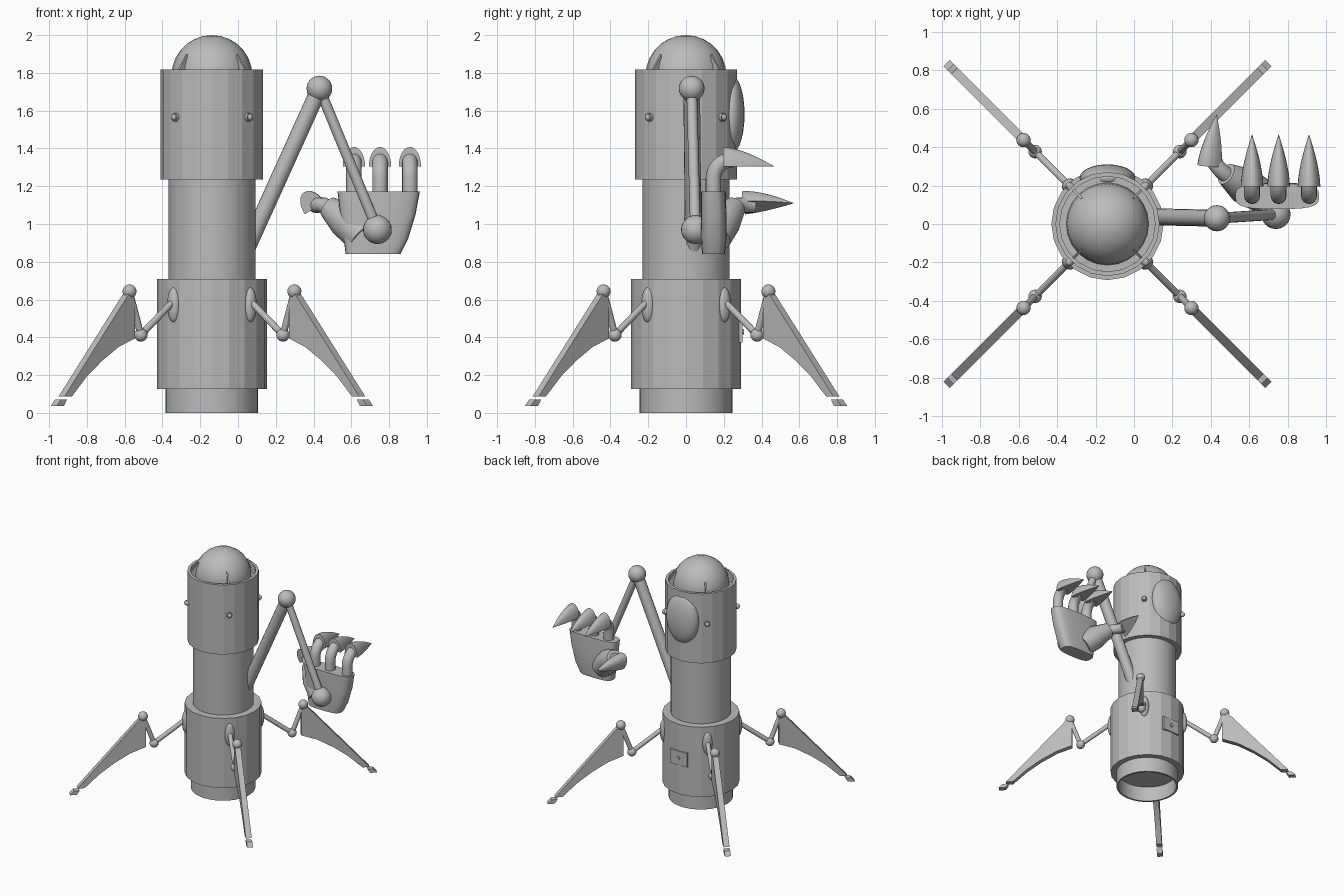
import bpy, bmesh, math
from mathutils import Vector, Matrix

cube = bpy.data.objects.get("Cube")
if cube:
    bpy.data.objects.remove(cube, do_unlink=True)

grey = bpy.data.materials.new("plain_grey")
grey.use_nodes = True
grey.diffuse_color = (0.5, 0.5, 0.5, 1)
grey.node_tree.nodes["Principled BSDF"].inputs["Base Color"].default_value = (0.5, 0.5, 0.5, 1)

AXIS = Vector((-0.138, 0, 0))
DIAGONALS = [math.radians(45 + 90 * i) for i in range(4)]


def finish(name, bm, smooth=40):
    """Turn a bmesh into a grey object, smooth below the given angle."""
    bmesh.ops.recalc_face_normals(bm, faces=bm.faces)
    mesh = bpy.data.meshes.new(name)
    bm.to_mesh(mesh)
    bm.free()
    mesh.materials.append(grey)
    obj = bpy.data.objects.new(name, mesh)
    bpy.context.collection.objects.link(obj)
    if smooth:
        bpy.ops.object.select_all(action='DESELECT')
        obj.select_set(True)
        bpy.context.view_layer.objects.active = obj
        bpy.ops.object.shade_smooth_by_angle(angle=math.radians(smooth))
    return obj


def loft(name, rings, smooth=40):
    """Skin equal-length rings of points and cap both ends."""
    bm = bmesh.new()
    loops = [[bm.verts.new(p) for p in ring] for ring in rings]
    n = len(loops[0])
    for a, b in zip(loops, loops[1:]):
        for i in range(n):
            j = (i + 1) % n
            bm.faces.new((a[i], a[j], b[j], b[i]))
    bm.faces.new(loops[0])
    bm.faces.new(loops[-1])
    return finish(name, bm, smooth)


def circle(centre, direction, radius, n=16):
    turn = Vector(direction).to_track_quat('Z', 'Y')
    return [Vector(centre) + turn @ Vector((radius * math.cos(t), radius * math.sin(t), 0))
            for t in (2 * math.pi * i / n for i in range(n))]


def drum(name, profile, n=20, smooth=0):
    """Stack of circles about the body axis, from (radius, z) pairs."""
    return loft(name, [circle(AXIS + Vector((0, 0, z)), (0, 0, 1), r, n) for r, z in profile], smooth)


def tube(name, path, radii):
    """Round tube through points, with one radius or one per point."""
    path = [Vector(p) for p in path]
    if not isinstance(radii, (list, tuple)):
        radii = [radii] * len(path)
    rings = []
    for i, p in enumerate(path):
        tangent = path[min(i + 1, len(path) - 1)] - path[max(i - 1, 0)]
        rings.append(circle(p, tangent, radii[i]))
    return loft(name, rings)


def ball(name, centre, radii, spin=0):
    bm = bmesh.new()
    bmesh.ops.create_uvsphere(bm, u_segments=24, v_segments=14, radius=1)
    size = Matrix.Diagonal(Vector(radii).to_4d())
    bm.transform(Matrix.Translation(centre) @ Matrix.Rotation(spin, 4, 'Z') @ size)
    return finish(name, bm)


def polar(angle, r, z, side=0):
    """Point at a radius and height about the body axis, offset sideways."""
    c, s = math.cos(angle), math.sin(angle)
    return AXIS + Vector((r * c - side * s, r * s + side * c, z))


def plate(name, angle, outline, thickness):
    """Upright slab whose (radius, z) outline lies in a radial plane."""
    return loft(name, [[polar(angle, r, z, s * thickness / 2) for r, z in outline]
                       for s in (-1, 1)], 0)


# Body: hollow base, two drums joined by a column, domed top in a rim
drum("base_tube", [(0.23, 0.3), (0.23, 0), (0.245, 0), (0.245, 0.2)], 32, 30)
drum("lower_drum", [(0.235, 0.127), (0.292, 0.127), (0.292, 0.71), (0.22, 0.71)])
drum("column", [(0.23, 0.6), (0.23, 1.3)], 32, 30)
drum("upper_drum", [(0.2, 1.235), (0.271, 1.235), (0.271, 1.817), (0.248, 1.817), (0.248, 1.775)])
ball("dome", AXIS + Vector((0, 0, 1.786)), (0.214, 0.214, 0.214))

# Fins, studs and legs repeat on the four diagonals
BLADE = [(0.621, 0.655), (0.599, 0.6), (0.599, 0.394), (0.719, 0.35), (0.846, 0.275),
         (0.958, 0.193), (1.07, 0.088), (1.125, 0.088)]
FOOT = [(1.153, 0.07), (1.108, 0.07), (1.13, 0.037), (1.183, 0.037)]
for i, a in enumerate(DIAGONALS):
    tag = f"_{i + 1}"
    plate("dome_fin" + tag, a, [(0.25, 1.775), (0.25, 1.817), (0.19, 1.9), (0.17, 1.775)], 0.012)
    tube("stud_stem" + tag, [polar(a, 0.25, 1.565), polar(a, 0.285, 1.565)], 0.022)
    ball("stud_cap" + tag, polar(a, 0.285, 1.565), (0.015, 0.017, 0.017), a)
    hip, knee, ankle = polar(a, 0.29, 0.59), polar(a, 0.532, 0.412), polar(a, 0.617, 0.643)
    ball("leg_hub" + tag, polar(a, 0.287, 0.572), (0.03, 0.038, 0.092), a)
    tube("upper_leg" + tag, [hip, knee], 0.018)
    ball("knee" + tag, knee, (0.035,) * 3)
    tube("lower_leg" + tag, [knee, ankle], 0.018)
    ball("ankle" + tag, ankle, (0.037,) * 3)
    plate("leg_blade" + tag, a, BLADE, 0.045)
    plate("foot" + tag, a, FOOT, 0.045)

# Back: bulging lens above, small hatch with a knob below
BACK = math.pi / 2
ball("back_lens", polar(BACK, 0.24, 1.58), (0.145, 0.07, 0.208))
loft("back_hatch", [[polar(BACK, r, 0.43 + v * 0.058, u * 0.078)
                     for u, v in ((-1, -1), (1, -1), (1, 1), (-1, 1))] for r in (0.25, 0.298)], 0)
tube("hatch_knob", [polar(BACK, 0.29, 0.43), polar(BACK, 0.306, 0.43)], 0.014)

# Arm
elbow, wrist = Vector((0.431, 0.03, 1.717)), Vector((0.738, 0.05, 0.97))
tube("upper_arm", [(0.0, 0.04, 0.765), elbow], 0.044)
ball("elbow", elbow, (0.068,) * 3)
tube("forearm", [elbow, wrist], 0.028)
ball("wrist", wrist, (0.076,) * 3)


# Palm: rounded slab widening upwards
def palm_ring(z, x0, x1, y0, y1, n=28):
    ring = []
    for i in range(n):
        t = 2 * math.pi * i / n
        c, s = math.cos(t), math.sin(t)
        ring.append(((x0 + x1) / 2 + (x1 - x0) / 2 * math.copysign(abs(c) ** 0.6, c),
                     (y0 + y1) / 2 + (y1 - y0) / 2 * math.copysign(abs(s) ** 0.6, s), z))
    return ring


loft("palm", [palm_ring(0.84, 0.57, 0.86, 0.085, 0.205), palm_ring(0.92, 0.56, 0.90, 0.08, 0.215),
              palm_ring(1.05, 0.54, 0.94, 0.078, 0.215), palm_ring(1.173, 0.527, 0.963, 0.078, 0.21)])


def claw(name, base, tip, up, radius, height):
    """Half-cone nail: arched on top, flat beneath, tapering to the tip."""
    base, tip = Vector(base), Vector(tip)
    forward = (tip - base).normalized()
    side = forward.cross(Vector(up)).normalized()
    top = side.cross(forward)
    rings = []
    for k in range(9):
        t = k / 8
        f = max(0.015, 1 - t ** 1.6)
        rings.append([base.lerp(tip, t) + side * radius * f * math.cos(h)
                      + top * height * f * math.sin(h)
                      for h in (math.pi * j / 12 for j in range(13))])
    return loft(name, rings)


# Fingers
for i, x in enumerate((0.614, 0.752, 0.91)):
    bend = [(x, 0.245 - 0.1 * math.cos(t), 1.24 + 0.1 * math.sin(t))
            for t in (math.pi / 2 * k / 8 for k in range(9))]
    tube(f"finger_{i + 1}", [(x, 0.145, 1.13)] + bend, 0.041)
    claw(f"finger_claw_{i + 1}", (x, 0.195, 1.305), (x, 0.465, 1.305), (0, 0, 1), 0.059, 0.103)

# Thumb
tube("thumb_base", [(0.66, 0.15, 0.93), (0.57, 0.2, 1.02), (0.48, 0.26, 1.09)], [0.09, 0.095, 0.06])
tube("thumb", [(0.5, 0.24, 1.07), (0.455, 0.275, 1.1), (0.425, 0.31, 1.1), (0.41, 0.36, 1.1)], 0.041)
claw("thumb_claw", (0.405, 0.305, 1.085), (0.43, 0.57, 1.11), (-0.55, 0, 0.83), 0.062, 0.1)
